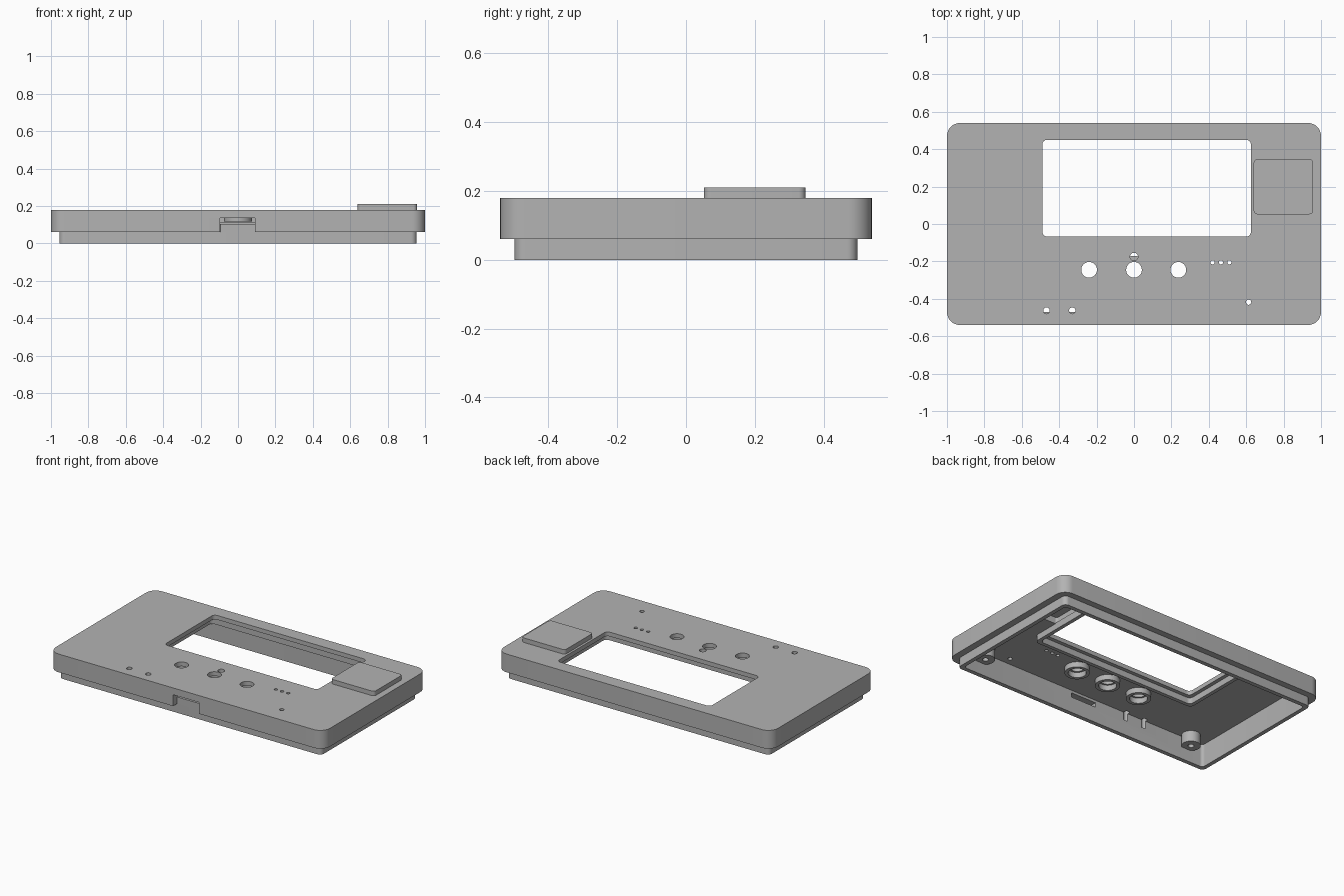
import bpy, bmesh
from math import cos, sin, pi

cube = bpy.data.objects.get("Cube")
if cube:
    bpy.data.objects.remove(cube, do_unlink=True)

grey = bpy.data.materials.new("matte grey plastic")
grey.use_nodes = True
colour = (0.45, 0.45, 0.45, 1)
grey.diffuse_color = colour
grey.node_tree.nodes["Principled BSDF"].inputs["Base Color"].default_value = colour


def prism(name, x0, x1, y0, y1, z0, z1, r, steps=8):
    """Upright block with rounded vertical corners."""
    bm = bmesh.new()
    ring = []
    corners = [(x1 - r, y1 - r), (x0 + r, y1 - r), (x0 + r, y0 + r), (x1 - r, y0 + r)]
    for k, (cx, cy) in enumerate(corners):
        for i in range(steps + 1):
            a = (k + i / steps) * pi / 2
            ring.append(bm.verts.new((cx + r * cos(a), cy + r * sin(a), z0)))
    bmesh.ops.remove_doubles(bm, verts=bm.verts[:], dist=1e-5)
    face = bm.faces.new([v for v in ring if v.is_valid])
    top = bmesh.ops.extrude_face_region(bm, geom=[face])
    verts = [g for g in top["geom"] if isinstance(g, bmesh.types.BMVert)]
    bmesh.ops.translate(bm, verts=verts, vec=(0, 0, z1 - z0))
    bmesh.ops.recalc_face_normals(bm, faces=bm.faces[:])
    mesh = bpy.data.meshes.new(name)
    bm.to_mesh(mesh)
    bm.free()
    mesh.materials.append(grey)
    ob = bpy.data.objects.new(name, mesh)
    bpy.context.collection.objects.link(ob)
    return ob


def cylinder(name, x, y, r, z0, z1):
    return prism(name, x - r, x + r, y - r, y + r, z0, z1, r)


def combine(target, other, operation="DIFFERENCE"):
    """Apply a boolean and discard the helper."""
    mod = target.modifiers.new("boolean", "BOOLEAN")
    mod.operation, mod.object, mod.solver = operation, other, "EXACT"
    dg = bpy.context.evaluated_depsgraph_get()
    mesh = bpy.data.meshes.new_from_object(target.evaluated_get(dg))
    target.modifiers.clear()
    target.data = mesh
    bpy.data.objects.remove(other, do_unlink=True)


PLATE = 0.152   # underside of the top plate
TOP = 0.18
parts = []

# Cover with stepped lip and raised pad
cover = prism("cover", -1, 1, -0.54, 0.54, 0.06, TOP, 0.07)
combine(cover, prism("lip", -0.955, 0.955, -0.498, 0.498, 0, 0.1, 0.03), "UNION")
combine(cover, prism("pad", 0.64, 0.957, 0.052, 0.347, 0.16, 0.21, 0.02), "UNION")

# Hollow interior, pad pocket and display window
combine(cover, prism("cavity", -0.928, 0.928, -0.47, 0.47, -0.1, PLATE, 0.02))
combine(cover, prism("pocket", 0.665, 0.927, 0.077, 0.322, 0.1, 0.195, 0.015))
combine(cover, prism("window", -0.49, 0.625, -0.067, 0.45, 0.1, 0.3, 0.025))

# Cable port: outer recess and slot through the wall
combine(cover, prism("recess", -0.095, 0.092, -0.6, -0.499, 0.03, 0.135, 0.001, 1))
combine(cover, prism("slot", -0.095, 0.092, -0.6, -0.44, 0.105, 0.135, 0.001, 1))

# Button, indicator and reset holes
buttons = [(-0.24, -0.245), (0, -0.245), (0.237, -0.245)]
holes = [(x, y, 0.042) for x, y in buttons]
holes += [(x, -0.205, 0.011) for x in (0.42, 0.465, 0.51)]
holes += [(0, -0.175, 0.021), (0.613, -0.418, 0.014),
          (-0.468, -0.463, 0.017), (-0.33, -0.463, 0.017)]
for x, y, r in holes:
    combine(cover, cylinder("hole", x, y, r, 0.1, 0.3))
parts.append(cover)

# Button guides under the plate
for i, (x, y) in enumerate(buttons):
    guide = cylinder(f"button_guide_{i + 1}", x, y, 0.075, 0.117, PLATE + 0.005)
    combine(guide, cylinder("bore", x, y, 0.054, 0, PLATE + 0.002))
    combine(guide, cylinder("hole", x, y, 0.043, 0, 0.3))
    parts.append(guide)

# Frame around the window underside
frame = prism("window_frame", -0.54, 0.675, -0.117, 0.475, 0.112, PLATE + 0.005, 0.03)
combine(frame, prism("seat", -0.515, 0.65, -0.092, 0.46, 0, PLATE + 0.001, 0.025))
combine(frame, prism("opening", -0.492, 0.627, -0.069, 0.452, 0, 0.3, 0.025))
parts.append(frame)

# Screw posts near the corners
for sx, side in ((1, "left"), (-1, "right")):
    for sy, end in ((1, "back"), (-1, "front")):
        x, y = 0.8 * sx, 0.425 * sy
        post = cylinder(f"{end}_{side}_screw_post", x, y, 0.058, 0.08, PLATE + 0.005)
        combine(post, cylinder("pilot", x, y, 0.018, 0, 0.14))
        parts.append(post)

# Smooth the rounded walls, keep the edges sharp
bpy.ops.object.select_all(action="DESELECT")
for ob in parts:
    ob.select_set(True)
bpy.context.view_layer.objects.active = cover
bpy.ops.object.shade_smooth_by_angle(angle=pi / 6)
